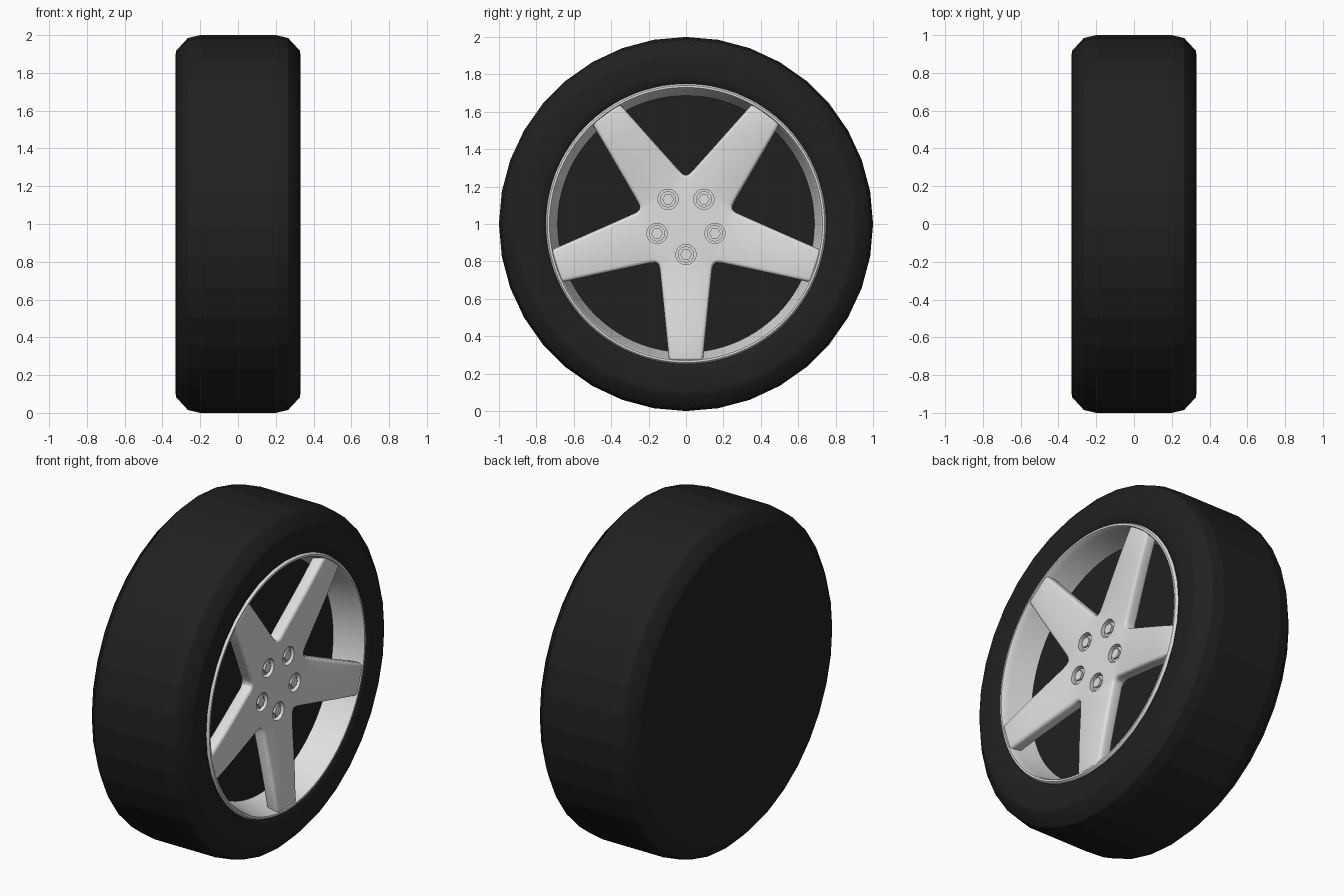
import bpy, bmesh, math
from mathutils import Matrix, Vector

old = bpy.data.objects.get("Cube")
if old:
    bpy.data.objects.remove(old, do_unlink=True)


def material(name, rgb, rough):
    m = bpy.data.materials.new(name)
    m.use_nodes = True
    color = (*rgb, 1)
    m.diffuse_color = color
    bsdf = next(n for n in m.node_tree.nodes if n.type == 'BSDF_PRINCIPLED')
    bsdf.inputs["Base Color"].default_value = color
    bsdf.inputs["Roughness"].default_value = rough
    return m


rubber = material("black rubber", (0.0145, 0.0145, 0.0145), 0.8)
silver = material("silver alloy", (0.74, 0.74, 0.74), 0.4)


def at(x, r, a):
    """Point at axial position x, radius r, angle a from straight up."""
    return Vector((x, r * math.sin(a), 1 + r * math.cos(a)))


def finish(name, bm, mat):
    bmesh.ops.remove_doubles(bm, verts=bm.verts, dist=1e-5)
    bmesh.ops.recalc_face_normals(bm, faces=bm.faces)
    mesh = bpy.data.meshes.new(name)
    bm.to_mesh(mesh)
    bm.free()
    obj = bpy.data.objects.new(name, mesh)
    bpy.context.collection.objects.link(obj)
    mesh.materials.append(mat)
    return obj


def activate(obj):
    bpy.ops.object.select_all(action='DESELECT')
    obj.select_set(True)
    bpy.context.view_layer.objects.active = obj


def smooth_by_angle(obj):
    activate(obj)
    bpy.ops.object.shade_smooth_by_angle(angle=math.radians(35))


def lathe(name, profile, sides, mat):
    """Spin a closed (x, radius) profile around the wheel axis."""
    bm = bmesh.new()
    n = len(profile)
    rings = [[bm.verts.new(at(x, r, math.tau * k / sides)) for x, r in profile]
             for k in range(sides)]
    for k in range(sides):
        a, b = rings[k], rings[(k + 1) % sides]
        for i in range(n):
            j = (i + 1) % n
            if profile[i][1] == 0 and profile[j][1] == 0:
                continue
            quad = [a[i], a[j], b[j], b[i]]
            if profile[i][1] == 0:
                quad = [a[i], a[j], b[j]]
            elif profile[j][1] == 0:
                quad = [a[i], a[j], b[i]]
            bm.faces.new(quad)
    return finish(name, bm, mat)


def cylinder(bm, center, radius, depth, sides):
    place = Matrix.Translation(center) @ Matrix.Rotation(math.pi / 2, 4, 'Y')
    bmesh.ops.create_cone(bm, cap_ends=True, segments=sides, radius1=radius,
                          radius2=radius, depth=depth, matrix=place)


# Tyre: closed back, open recess on the +x side, rounded shoulders
shoulder = [(0.2, 1), (0.265, 0.985), (0.327, 0.918), (0.33, 0.9)]
back = [(-x, r) for x, r in reversed(shoulder)]
tyre = lathe("tyre", [(-0.33, 0), (-0.33, 0.8)] + back + shoulder +
             [(0.33, 0.8), (0.324, 0.765), (0.312, 0.748), (0.15, 0.748), (0.15, 0)],
             36, rubber)
# Flat tread facets, smooth sidewalls
for face in tyre.data.polygons:
    face.use_smooth = abs(face.normal.x) > 0.5

# Rim: flange lip and tapering barrel
rim = lathe("rim_barrel", [(0.3, 0.755), (0.324, 0.746), (0.329, 0.741), (0.329, 0.73),
                           (0.318, 0.724), (0.29, 0.718), (0.13, 0.682), (0.13, 0.755)],
            108, silver)
smooth_by_angle(rim)

# Spoked star: five dished wedges joined into one sheet, then thickened
SPOKES = 5
step = math.tau / SPOKES
angles = [math.pi + step * k for k in range(SPOKES)]
slope = math.tan(step / 2)
# distance along spoke, half width, face position
rows = [(t, t * slope, 0.268) for t in (0, 0.1, 0.21)]
rows += [(0.218, 0.146, 0.269), (0.232, 0.141, 0.27), (0.265, 0.137, 0.273),
         (0.4, 0.123, 0.291), (0.56, 0.107, 0.311), (0.732, 0.09, 0.328)]
bm = bmesh.new()
for a in angles:
    prev = None
    for t, w, x in rows:
        row = []
        for s in (-1, 0, 1):
            p = at(x, t, a) + Vector((0, math.cos(a), -math.sin(a))) * (s * w)
            row.append(bm.verts.new(p))
        if prev:
            for i in (0, 1):
                if prev[0].co == prev[1].co:
                    bm.faces.new((prev[1], row[i], row[i + 1]))
                else:
                    bm.faces.new((prev[i], row[i], row[i + 1], prev[i + 1]))
        prev = row
star = finish("spokes", bm, silver)
if star.data.polygons[0].normal.x < 0:
    star.data.flip_normals()
solid = star.modifiers.new("thickness", 'SOLIDIFY')
solid.thickness = 0.075
solid.offset = -1
bevel = star.modifiers.new("rounded edges", 'BEVEL')
bevel.width = 0.018
bevel.segments = 3
bevel.limit_method = 'ANGLE'
bevel.angle_limit = math.radians(50)

# Bolt recesses cut into the hub
BOLT_R = 0.163
bm = bmesh.new()
for a in angles:
    cylinder(bm, at(0.27, BOLT_R, a), 0.054, 0.08, 24)
cutter = finish("recess_cutter", bm, silver)
cutter.hide_render = True
cut = star.modifiers.new("recesses", 'BOOLEAN')
cut.object = cutter
cut.operation = 'DIFFERENCE'
cut.solver = 'EXACT'
activate(star)
for name in [m.name for m in star.modifiers]:
    bpy.ops.object.modifier_apply(modifier=name)
bpy.data.objects.remove(cutter, do_unlink=True)
smooth_by_angle(star)

# Wheel bolts: round collar with a hexagonal head
for k, a in enumerate(angles):
    bm = bmesh.new()
    cylinder(bm, at(0.238, BOLT_R, a), 0.043, 0.03, 24)
    cylinder(bm, at(0.25, BOLT_R, a), 0.031, 0.03, 6)
    smooth_by_angle(finish(f"wheel_bolt_{k + 1}", bm, silver))
